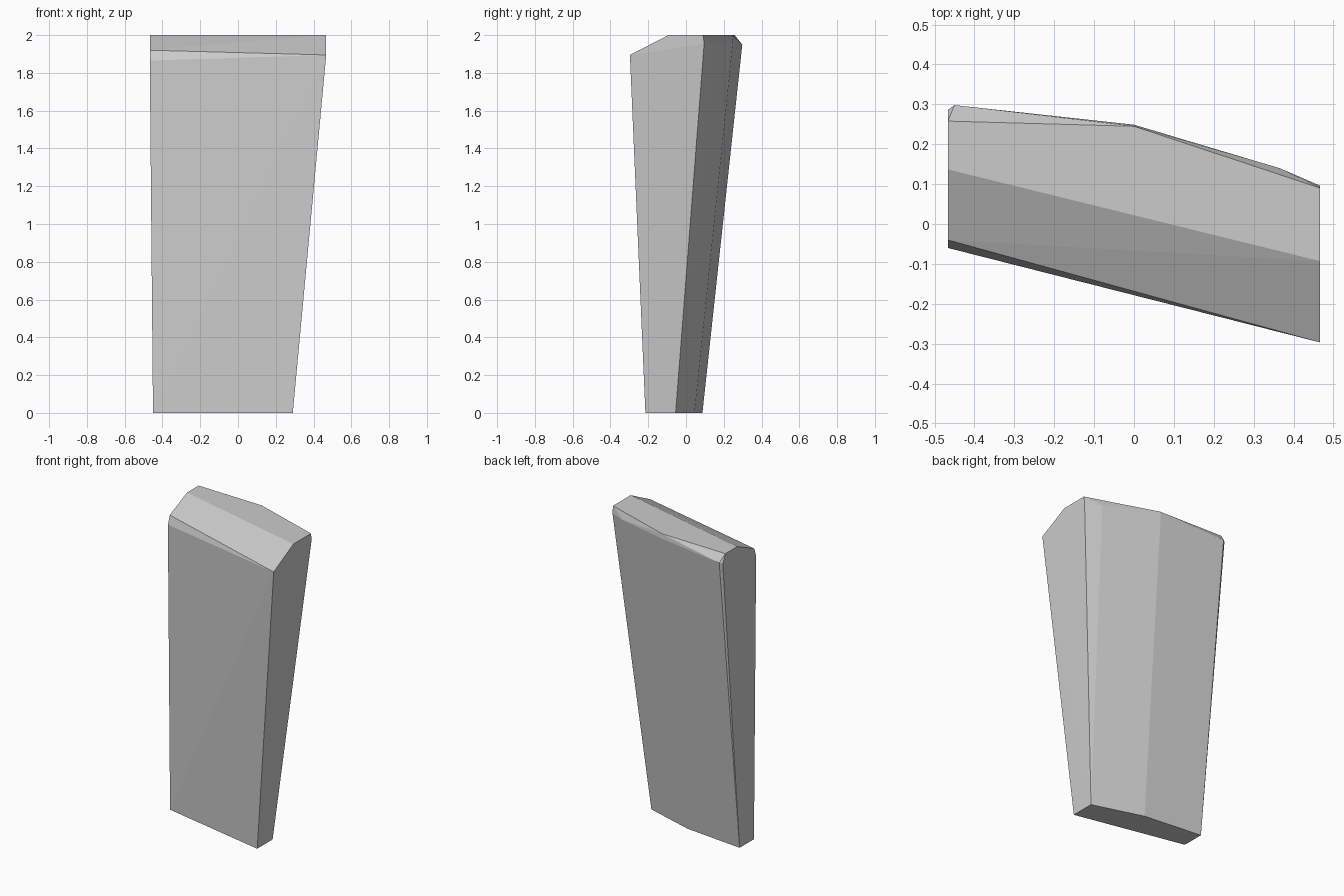
import bpy, bmesh, math

if "Cube" in bpy.data.objects:
    bpy.data.objects.remove(bpy.data.objects["Cube"])

W = 0.467  # half width of the head

# Narrow five-sided foot outline
foot = [(-0.45, -0.062, 0), (0.29, -0.215, 0), (0.29, -0.055, 0),
        (-0.045, 0.045, 0), (-0.45, 0.087, 0)]

# Wide shoulder outline, just under the top
shoulder = [(-W, -0.06, 1.865), (-W, -0.04, 1.92), (W, -0.297, 1.895),
            (W, 0.096, 1.955), (0.365, 0.14, 1.955), (0, 0.249, 1.97),
            (-0.45, 0.298, 1.95), (-W, 0.286, 1.945)]

# Flat top outline behind the front slope
crown = [(-W, 0.137, 2), (W, -0.093, 2), (W, 0.09, 2),
         (0, 0.245, 2), (-W, 0.258, 2)]

# Chipped tapering slab: convex skin over the three outlines
bm = bmesh.new()
for co in foot + shoulder + crown:
    bm.verts.new(co)
res = bmesh.ops.convex_hull(bm, input=bm.verts[:])
loose = [v for v in bm.verts if not v.link_faces]
bmesh.ops.delete(bm, geom=loose, context='VERTS')
bmesh.ops.dissolve_limit(bm, angle_limit=math.radians(0.3),
                         verts=bm.verts[:], edges=bm.edges[:])
bmesh.ops.recalc_face_normals(bm, faces=bm.faces[:])
mesh = bpy.data.meshes.new("stone_slab")
bm.to_mesh(mesh)
bm.free()
slab = bpy.data.objects.new("stone_slab", mesh)
bpy.context.collection.objects.link(slab)
